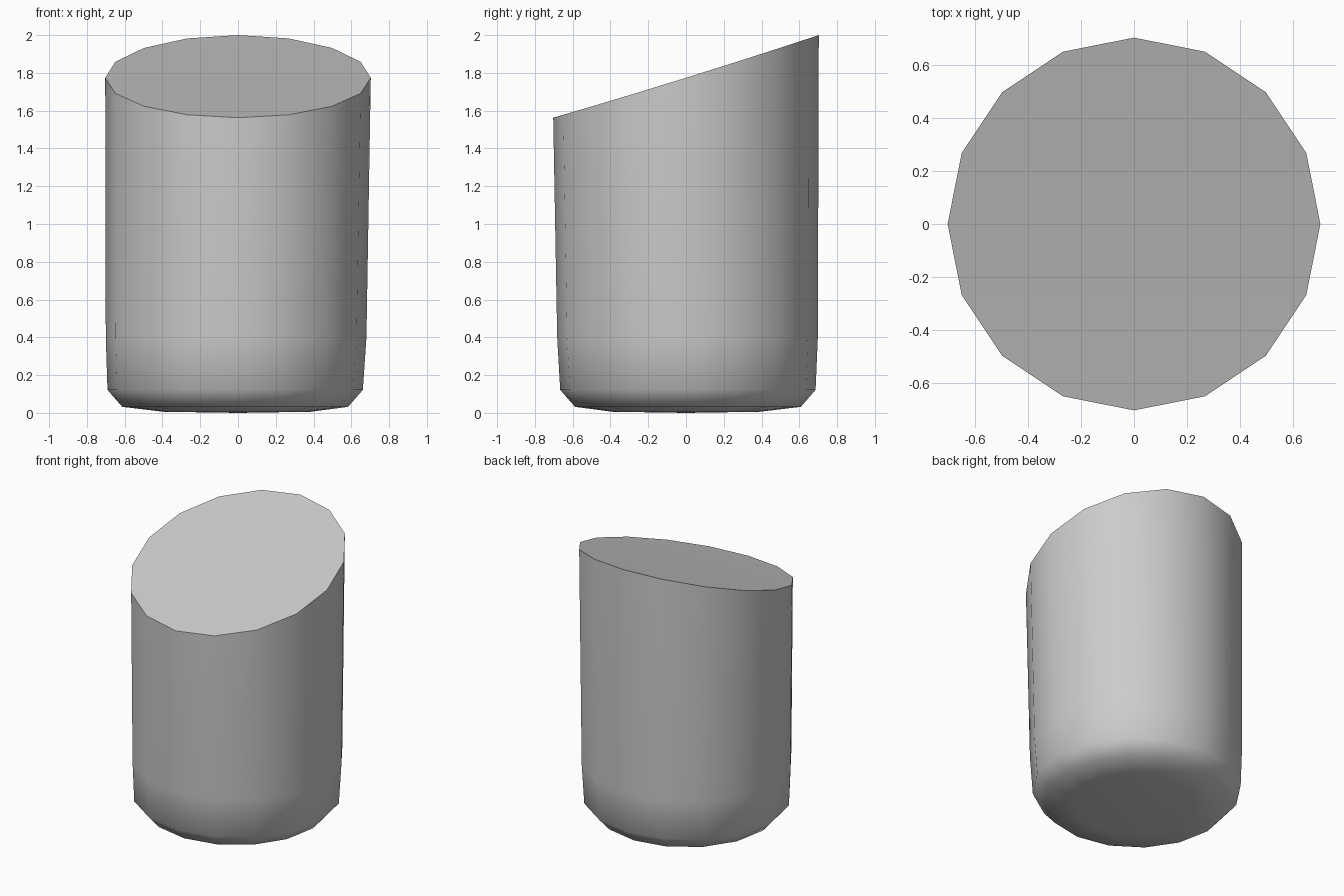
import bpy, bmesh, math

if "Cube" in bpy.data.objects:
    bpy.data.objects.remove(bpy.data.objects["Cube"])

SIDES = 16
# Wall rings from bottom to top: radius, height, x shift, y shift
RINGS = [(0.39, 0.006, -0.005, 0.0), (0.598, 0.032, -0.015, 0.01),
         (0.676, 0.122, -0.015, 0.01), (0.69, 0.40, -0.01, 0.008)]
RIM = 0.703


def rim_height(y):
    return 1.774 + 0.311 * y + 0.015 * y * y


bm = bmesh.new()


def ring(r, height, dx=0.0, dy=0.0):
    verts = []
    for i in range(SIDES):
        a = math.tau * i / SIDES
        x, y = r * math.cos(a), r * math.sin(a)
        verts.append(bm.verts.new((x + dx, y + dy, height(y))))
    return verts


# Rounded base, tapering wall and slanted rim
loops = [ring(r, lambda y, z=z: z, dx, dy) for r, z, dx, dy in RINGS]
loops.append(ring(RIM, rim_height))
for low, high in zip(loops, loops[1:]):
    for i in range(SIDES):
        j = (i + 1) % SIDES
        bm.faces.new((low[i], low[j], high[j], high[i]))

# Slightly domed underside
bottom = bm.verts.new((0, 0, 0))
for i in range(SIDES):
    bm.faces.new((bottom, loops[0][(i + 1) % SIDES], loops[0][i]))

# Slanted top in strips across x, so its slight curve stays clean
top = loops[-1]
q = SIDES // 4
for k in range(SIDES // 2):
    corners = [top[(q + k) % SIDES], top[(q + k + 1) % SIDES],
               top[(q - k - 1) % SIDES], top[(q - k) % SIDES]]
    unique = list(dict.fromkeys(corners))
    bm.faces.new(unique)

bmesh.ops.recalc_face_normals(bm, faces=bm.faces)
mesh = bpy.data.meshes.new("slanted_cylinder")
bm.to_mesh(mesh)
bm.free()
body = bpy.data.objects.new("slanted_cylinder", mesh)
bpy.context.collection.objects.link(body)

# Smooth wall with a sharp rim
bpy.context.view_layer.objects.active = body
body.select_set(True)
bpy.ops.object.shade_smooth_by_angle(angle=math.radians(50))
